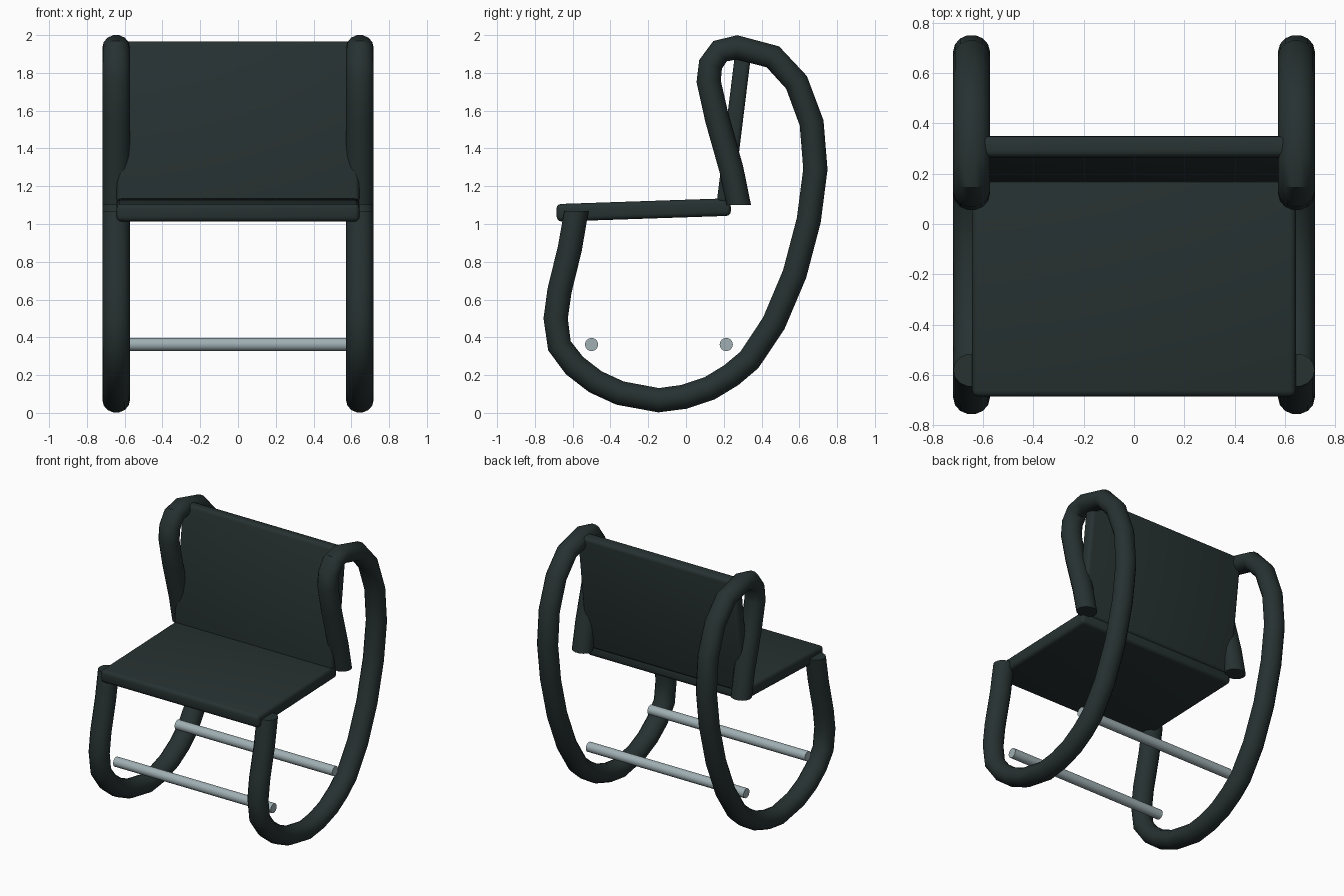
import bpy, bmesh, math
from mathutils import Vector, Matrix

if "Cube" in bpy.data.objects:
    bpy.data.objects.remove(bpy.data.objects["Cube"], do_unlink=True)


def material(name, rgb):
    m = bpy.data.materials.new(name)
    m.use_nodes = True
    m.diffuse_color = (*rgb, 1)
    m.node_tree.nodes["Principled BSDF"].inputs["Base Color"].default_value = (*rgb, 1)
    return m


dark = material("dark_green_grey", (0.02, 0.031, 0.031))
metal = material("pale_steel", (0.35, 0.43, 0.455))


def finish(name, bm, mat):
    bmesh.ops.recalc_face_normals(bm, faces=bm.faces[:])
    mesh = bpy.data.meshes.new(name)
    bm.to_mesh(mesh)
    bm.free()
    mesh.materials.append(mat)
    ob = bpy.data.objects.new(name, mesh)
    bpy.context.collection.objects.link(ob)
    bpy.ops.object.select_all(action="DESELECT")
    ob.select_set(True)
    bpy.context.view_layer.objects.active = ob
    bpy.ops.object.shade_smooth_by_angle(angle=math.radians(35))
    return ob


# Side frame centreline (y, z): seat front, round the rocker, over the top, down the back
PATH = [(-.58, 1.07), (-.615, .87), (-.67, .645), (-.69, .50), (-.67, .355),
        (-.59, .25), (-.48, .165), (-.35, .105), (-.145, .067), (-.01, .085),
        (.125, .13), (.24, .2), (.335, .28), (.465, .475), (.575, .735),
        (.65, 1.02), (.685, 1.29), (.665, 1.535), (.585, 1.75), (.46, 1.885),
        (.27, 1.935), (.18, 1.915), (.13, 1.845), (.12, 1.755), (.165, 1.555),
        (.24, 1.29), (.28, 1.10)]
SIDES = 14


def side_frame(name, x):
    bm = bmesh.new()
    pts = [Vector(p) for p in PATH]
    rings = []
    for i, p in enumerate(pts):
        if 0 < i < len(pts) - 1:
            t = ((p - pts[i - 1]).normalized() + (pts[i + 1] - p).normalized()).normalized()
        else:
            t = Vector((0, -1))  # ends are cut level
        n = Vector((-t.y, t.x))
        ring = []
        for k in range(SIDES):
            a = math.tau * k / SIDES
            q = p + n * 0.066 * math.sin(a)
            ring.append(bm.verts.new((x + 0.073 * math.cos(a), q.x, q.y)))
        rings.append(ring)
    for r, s in zip(rings, rings[1:]):
        for k in range(SIDES):
            j = (k + 1) % SIDES
            bm.faces.new((r[k], r[j], s[j], s[k]))
    bm.faces.new(rings[0])
    bm.faces.new(rings[-1])
    finish(name, bm, dark)


def cushion(name, start, end, thick, width):
    # Rounded slab running between two (y, z) points
    a, b = Vector((0, *start)), Vector((0, *end))
    d = b - a
    bm = bmesh.new()
    bmesh.ops.create_cube(bm, size=1)
    bmesh.ops.scale(bm, vec=(width, d.length, thick), verts=bm.verts)
    bmesh.ops.bevel(bm, geom=bm.edges[:], offset=0.025, segments=3,
                    profile=0.5, affect="EDGES")
    turn = Matrix.Rotation(math.atan2(d.z, d.y), 4, "X")
    bmesh.ops.transform(bm, matrix=Matrix.Translation((a + b) / 2) @ turn, verts=bm.verts)
    finish(name, bm, dark)


def crossbar(name, y):
    bm = bmesh.new()
    bmesh.ops.create_cone(bm, cap_ends=True, segments=16, radius1=0.035,
                          radius2=0.035, depth=1.28)
    m = Matrix.Translation((0, y, 0.362)) @ Matrix.Rotation(math.pi / 2, 4, "Y")
    bmesh.ops.transform(bm, matrix=m, verts=bm.verts)
    finish(name, bm, metal)


side_frame("left_frame", 0.645)
side_frame("right_frame", -0.645)
cushion("seat", (-.685, 1.059), (.237, 1.09), 0.093, 1.285)
cushion("backrest", (.205, 1.11), (.31, 1.965), 0.085, 1.285)
crossbar("front_crossbar", -0.5)
crossbar("rear_crossbar", 0.213)
